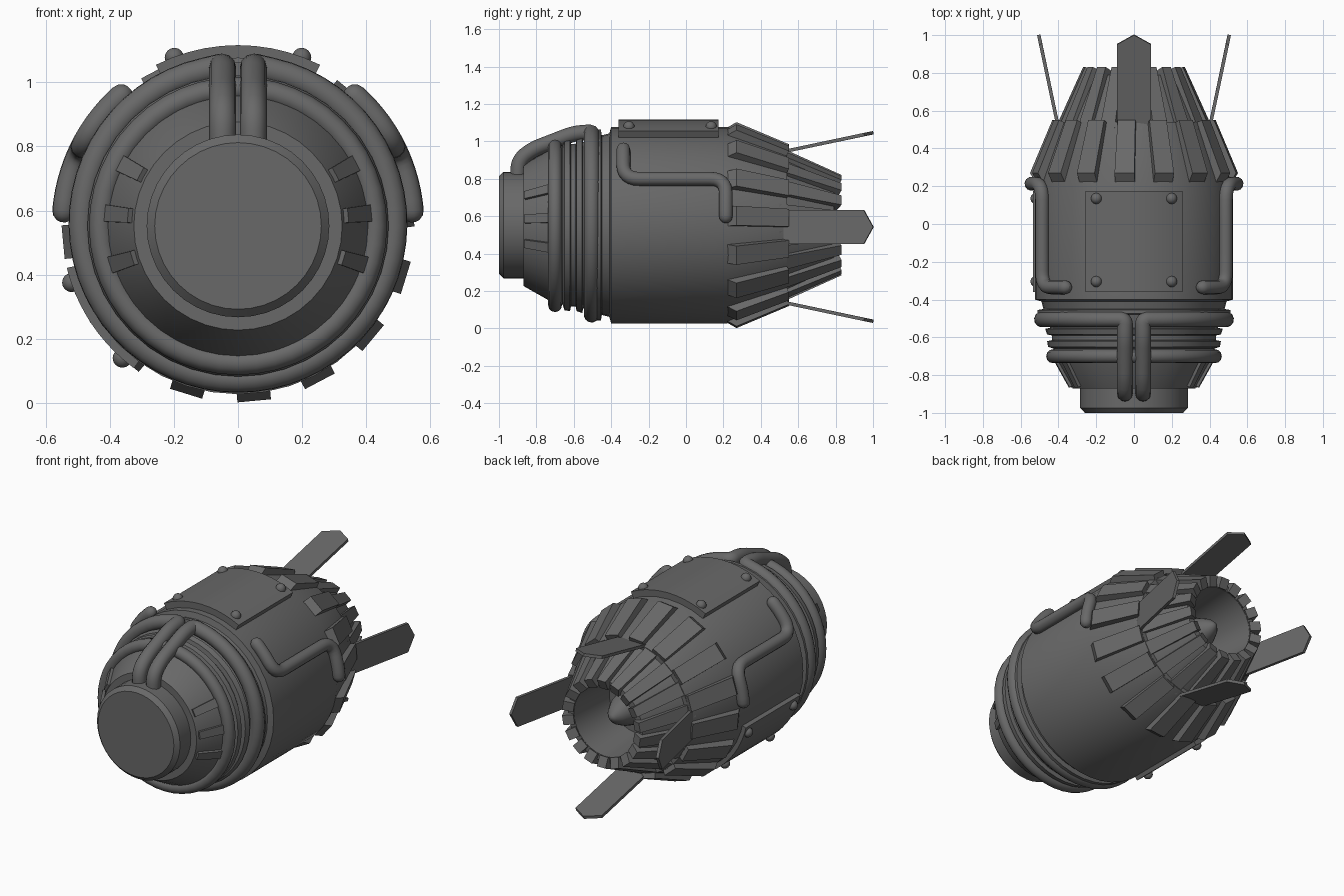
import bpy, bmesh
from math import sin, cos, radians, pi
from mathutils import Vector

if "Cube" in bpy.data.objects:
    bpy.data.objects.remove(bpy.data.objects["Cube"])

CZ = 0.552  # height of the engine axis

metal = bpy.data.materials.new("dark_metal")
metal.diffuse_color = (0.14, 0.14, 0.14, 1)
metal.use_nodes = True
metal.node_tree.nodes["Principled BSDF"].inputs["Base Color"].default_value = metal.diffuse_color


def polar(y, r, a, t=0.0):
    """Point at angle a (deg) around the axis, shifted t tangentially."""
    c, s = cos(radians(a)), sin(radians(a))
    return Vector((r * c - t * s, y, CZ + r * s + t * c))


def finish(name, bm):
    bmesh.ops.remove_doubles(bm, verts=bm.verts, dist=1e-5)
    bmesh.ops.recalc_face_normals(bm, faces=bm.faces)
    me = bpy.data.meshes.new(name)
    bm.to_mesh(me)
    bm.free()
    me.materials.append(metal)
    ob = bpy.data.objects.new(name, me)
    bpy.context.collection.objects.link(ob)
    return ob


def lathe(name, profile, n=40):
    bm = bmesh.new()
    rings = [[bm.verts.new(polar(y, r, 360 * i / n)) for i in range(n)] for y, r in profile]
    for a, b in zip(rings, rings[1:]):
        for i in range(n):
            j = (i + 1) % n
            bm.faces.new((a[i], a[j], b[j], b[i]))
    bm.faces.new(rings[0])
    bm.faces.new(rings[-1])
    return finish(name, bm)


def prism(bm, lower, upper):
    lo = [bm.verts.new(p) for p in lower]
    up = [bm.verts.new(p) for p in upper]
    bm.faces.new(lo)
    bm.faces.new(up)
    for i in range(len(lo)):
        j = (i + 1) % len(lo)
        bm.faces.new((lo[i], lo[j], up[j], up[i]))


def planks(name, angles, outline, thick, lean=0.0):
    """Flat plates; outline holds (y, outer radius, tangential offset)."""
    bm = bmesh.new()
    (y0, r0, _), (y1, r1, _) = outline[0], outline[1]
    d = Vector((y1 - y0, r1 - r0)).normalized() * thick
    for a in angles:
        prism(bm, [polar(y + d.y - (lean if y == y0 else 0), r - d.x, a, t) for y, r, t in outline],
              [polar(y, r, a, t) for y, r, t in outline])
    return finish(name, bm)


def strip(y0, r0, w0, y1, r1, w1):
    return [(y0, r0, -w0 / 2), (y1, r1, -w1 / 2), (y1, r1, w1 / 2), (y0, r0, w0 / 2)]


def pipe(name, pts, radius, cyclic=False):
    """Round tube; open tubes get domed ends."""
    pts = [(Vector(p), 1.0) for p in pts]
    if not cyclic:
        for _ in range(2):
            pts.reverse()
            end = pts[-1][0]
            d = (end - pts[-2][0]).normalized()
            pts += [(end + d * radius * sin(k), cos(k)) for k in (.5, 1.0, 1.35)]
    cu = bpy.data.curves.new(name, 'CURVE')
    cu.dimensions = '3D'
    cu.bevel_depth, cu.bevel_resolution = radius, 4
    cu.use_fill_caps = True
    cu.materials.append(metal)
    sp = cu.splines.new('POLY')
    sp.points.add(len(pts) - 1)
    for p, (co, rad) in zip(sp.points, pts):
        p.co = (*co, 1)
        p.radius = rad
    sp.use_cyclic_u = cyclic
    ob = bpy.data.objects.new(name, cu)
    bpy.context.collection.objects.link(ob)
    return ob


def rounded(pts, rad, steps=6):
    """Round the inner corners of a polyline."""
    pts = [Vector(p) for p in pts]
    out = [pts[0]]
    for a, b, c in zip(pts, pts[1:], pts[2:]):
        k = min(rad, (a - b).length * .49, (c - b).length * .49)
        p, q = b + (a - b).normalized() * k, b + (c - b).normalized() * k
        for i in range(steps + 1):
            t = i / steps
            out.append(p * (1 - t) ** 2 + b * 2 * t * (1 - t) + q * t * t)
    return out + [pts[-1]]


# main hull: nose, front cone, ridges, barrel, rear cones and hollow nozzle
lathe("hull", [(-1, .26), (-.975, .285), (-.87, .285), (-.87, .325), (-.72, .41), (-.66, .425),
               (-.65, .455), (-.62, .46), (-.615, .435), (-.59, .435), (-.585, .46), (-.555, .47),
               (-.55, .445), (-.48, .46), (-.475, .51), (-.455, .51), (-.45, .48), (-.41, .49),
               (-.40, .525), (.22, .525), (.54, .405), (.54, .38), (.79, .255), (.79, .215),
               (.48, .19)])
# plug inside the nozzle
lathe("nozzle_plug", [(.47, .11), (.56, .105), (.63, .085), (.69, .055), (.73, .02), (.735, .004)], 20)

# overlapping nozzle flaps
planks("outer_flaps", [5.3 + 22.5 * i for i in range(16)],
       strip(.27, .548, .105, .55, .43, .095), .05, .06)
planks("inner_flaps", [10 + 20 * i for i in range(18)], strip(.50, .418, .085, .832, .268, .058), .065)

# four pointed tail fins
fins = planks("tail_fins", [0, 90, 180, 270],
              [(.52, .412, -.09), (.95, .503, -.09), (1, .513, 0), (.95, .503, .09), (.52, .412, .09)], .018)
fins.location.z = -.01

# short ribs on both sides of the front cone
planks("nose_ribs", [a for b in (-17, 5.5, 28) for a in (b, 180 - b)],
       strip(-.865, .345, .045, -.70, .437, .055), .045)

# ring pipe around the front cone
pipe("small_ring_pipe", [polar(-.70, .428, i * 7.5) for i in range(48)], .037, True)

# feed pipes rising from the nose and wrapping the hull as one loop
rise = [(.048, -.90, CZ + .22), (.048, -.895, CZ + .345), (.048, -.82, CZ + .405),
        (.048, -.60, CZ + .49), (.048, -.505, CZ + .497)]
ring = [polar(-.505, .487 + .008 * cos(radians(a)), 90 - a) for a in range(12, 349, 6)]
right_rise = rounded(rise + [ring[0]], .07)
left_rise = [Vector((-p.x, p.y, p.z)) for p in reversed(right_rise)]
pipe("feed_pipe", right_rise + ring[1:-1] + left_rise, .042)

# stepped pipes on both flanks
path = [(-.335, 48), (-.335, 27), (.213, 27), (.213, 5)]
flat = rounded([(y, a * .0095, 0) for y, a in path], .085)
route = []
for p, q in zip(flat, flat[1:]):
    route += [p.lerp(q, t / 4) for t in range(4)] if (q - p).length > .06 else [p]
route.append(flat[-1])
for side, label in ((1, "right"), (-1, "left")):
    pts = [polar(p.x, .545, p.y / .0095) for p in route]
    pipe(label + "_side_pipe", [(side * p.x, p.y, p.z) for p in pts], .037)

# curved access plates with bolts
for label, mid, half, bolt, outer in (("top", 90, 27, 20.7, .564), ("lower", 213.8, 20, 15, .55)):
    bm = bmesh.new()
    n = 10
    arc = [mid - half + 2 * half * i / n for i in range(n + 1)]
    section = [(.51, a) for a in arc] + [(outer, a) for a in reversed(arc)]
    prism(bm, [polar(-.36, r, a) for r, a in section], [polar(.175, r, a) for r, a in section])
    finish(label + "_plate", bm)
    bm = bmesh.new()
    for a in (mid - bolt, mid + bolt):
        for y in (-.305, .135):
            s = bmesh.ops.create_uvsphere(bm, u_segments=12, v_segments=8, radius=.03)
            bmesh.ops.translate(bm, verts=s["verts"], vec=polar(y, outer - .002, a))
    finish(label + "_bolts", bm)

# turn pipes into meshes and shade everything
bpy.ops.object.select_all(action='SELECT')
bpy.context.view_layer.objects.active = bpy.data.objects["feed_pipe"]
bpy.ops.object.convert(target='MESH')
for ob in list(bpy.data.objects):
    bpy.ops.object.select_all(action='DESELECT')
    ob.select_set(True)
    bpy.context.view_layer.objects.active = ob
    round_part = "pipe" in ob.name or "bolts" in ob.name
    bpy.ops.object.shade_smooth_by_angle(angle=radians(70 if round_part else 32))
